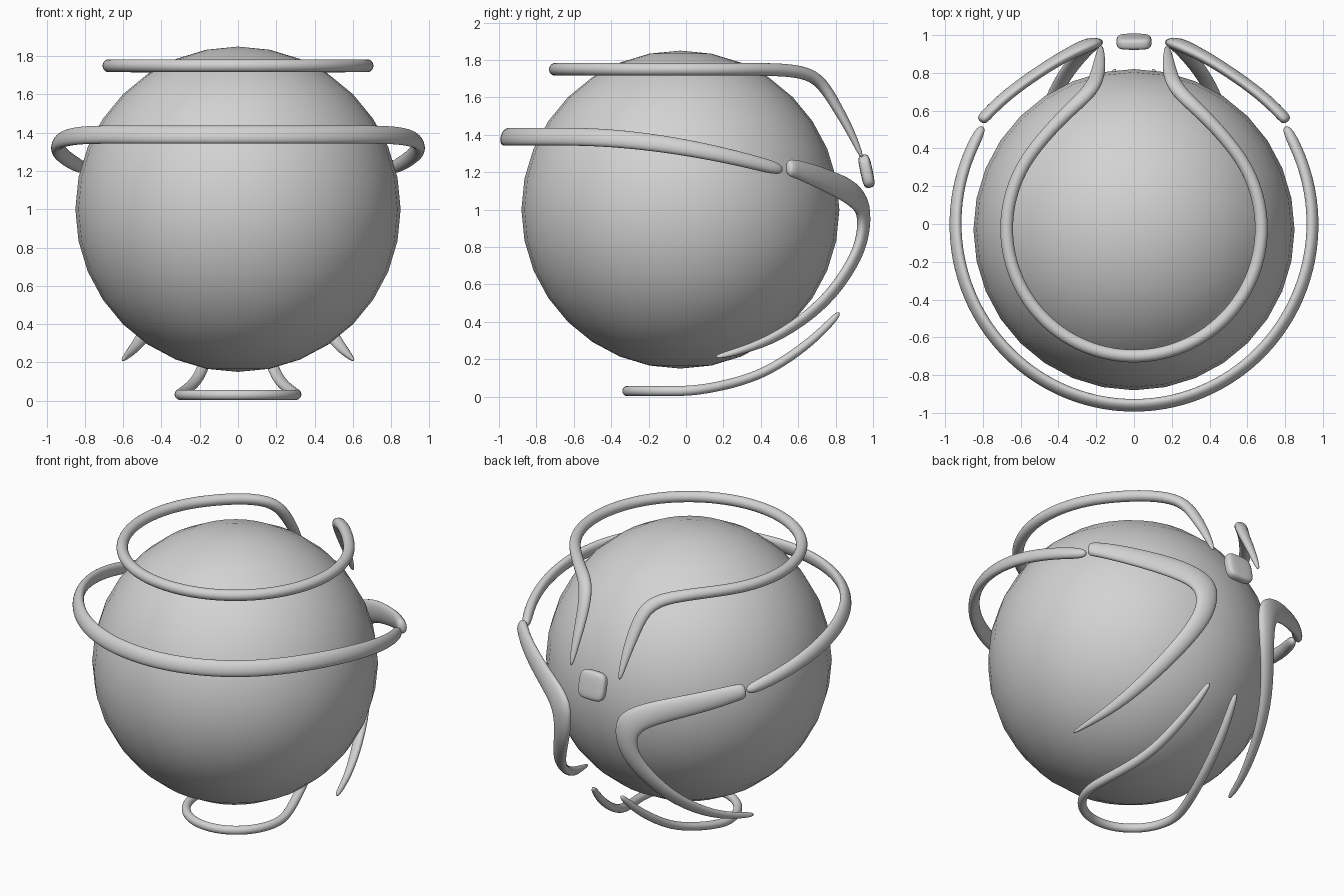
import bpy, bmesh
from math import sin, cos, radians, pi
from mathutils import Vector, Matrix

cube = bpy.data.objects.get("Cube")
if cube:
    bpy.data.objects.remove(cube, do_unlink=True)

CENTRE = Vector((0, -0.03, 1.0))
SIDES = 8

grey = bpy.data.materials.new("light_grey")
grey.use_nodes = True
grey.diffuse_color = (0.65, 0.65, 0.65, 1)
grey.node_tree.nodes["Principled BSDF"].inputs["Base Color"].default_value = (0.65, 0.65, 0.65, 1)


def add_object(name, bm, subdivide=0):
    bmesh.ops.recalc_face_normals(bm, faces=bm.faces)
    for face in bm.faces:
        face.smooth = True
    mesh = bpy.data.meshes.new(name)
    bm.to_mesh(mesh)
    bm.free()
    mesh.materials.append(grey)
    obj = bpy.data.objects.new(name, mesh)
    bpy.context.collection.objects.link(obj)
    if subdivide:
        mod = obj.modifiers.new("smooth", 'SUBSURF')
        mod.levels = mod.render_levels = subdivide
    return obj


def sweep(name, path):
    """Tube through (x, y, z, width, depth) points, its flat side facing the ball."""
    pts = [Vector(p[:3]) for p in path]
    bm = bmesh.new()
    rings = []
    for i, p in enumerate(pts):
        before = (p - pts[i - 1]).normalized() if i else (pts[1] - p).normalized()
        after = (pts[i + 1] - p).normalized() if i < len(pts) - 1 else before
        tangent = (before + after).normalized()
        mitre = min(1.4, 1 / max(0.1, tangent.dot(before)))
        out = p - CENTRE
        out = (out - tangent * out.dot(tangent)).normalized()
        side = tangent.cross(out) * path[i][3] * mitre * 1.1
        out = out * path[i][4] * 1.1
        angles = [2 * pi * k / SIDES for k in range(SIDES)]
        rings.append([bm.verts.new(p + side * cos(a) + out * sin(a)) for a in angles])
    for a, b in zip(rings, rings[1:]):
        for k in range(SIDES):
            n = (k + 1) % SIDES
            bm.faces.new((a[k], a[n], b[n], b[k]))
    bm.faces.new(rings[0])
    bm.faces.new(rings[-1])
    return add_object(name, bm, 2)


def mirrored(path):
    return [(-p[0], *p[1:]) for p in path]


def symmetric(half):
    """Complete a path whose first point lies on the middle plane."""
    return mirrored(half[:0:-1]) + half


def arc(rx, ry, y, start, end, steps):
    for i in range(steps + 1):
        a = radians(start + (end - start) * i / steps)
        yield rx * cos(a), y + ry * sin(a)


# Ball
bm = bmesh.new()
bmesh.ops.create_uvsphere(bm, u_segments=32, v_segments=16, radius=0.85,
                          matrix=Matrix.Translation(CENTRE))
add_object("ball", bm)

# Upper ring with two tapered tails at the back
upper = [(x, y, 1.75, 0.034, 0.034) for x, y in arc(0.68, 0.68, -0.025, -90, 40, 10)]
upper += [(0.37, 0.58, 1.745, 0.036, 0.034),
          (0.22, 0.71, 1.71, 0.04, 0.034),
          (0.19, 0.80, 1.56, 0.04, 0.028),
          (0.18, 0.88, 1.42, 0.028, 0.022),
          (0.175, 0.945, 1.27, 0.012, 0.012)]
sweep("upper_ring", symmetric(upper))

# Middle band, dipping towards the back
middle = []
for x, y in arc(0.95, 0.965, 0, -90, 33, 12):
    drop = max(0, (y + 0.6) / 1.12) ** 1.8
    middle.append((x, y, 1.39 - 0.18 * drop, 0.05 - 0.015 * drop, 0.03))
sweep("middle_band", symmetric(middle))

# Bent arms on the back
hook = [(0.815, 0.54, 1.225, 0.045, 0.03),
        (0.78, 0.58, 1.22, 0.05, 0.03),
        (0.68, 0.68, 1.185, 0.06, 0.03),
        (0.5, 0.81, 1.13, 0.068, 0.03),
        (0.35, 0.90, 1.08, 0.075, 0.032),
        (0.23, 0.955, 1.01, 0.08, 0.035),
        (0.23, 0.95, 0.86, 0.062, 0.032),
        (0.28, 0.90, 0.72, 0.052, 0.03),
        (0.4, 0.75, 0.5, 0.045, 0.028),
        (0.5, 0.5, 0.32, 0.035, 0.025),
        (0.57, 0.3, 0.245, 0.022, 0.02),
        (0.605, 0.15, 0.21, 0.008, 0.016)]
sweep("left_back_arm", hook)
sweep("right_back_arm", mirrored(hook))

# Loop underneath, rising into two tails
loop = [(x, y, 0.03, 0.026, 0.027) for x, y in arc(0.31, 0.32, 0, -90, 0, 5)]
loop += [(0.295, 0.1, 0.04, 0.028, 0.026),
         (0.25, 0.25, 0.07, 0.03, 0.026),
         (0.2, 0.42, 0.125, 0.03, 0.025),
         (0.16, 0.6, 0.24, 0.03, 0.025),
         (0.125, 0.73, 0.35, 0.025, 0.022),
         (0.1, 0.825, 0.455, 0.015, 0.018)]
sweep("lower_loop", symmetric(loop))

# Small button at the back
bm = bmesh.new()
bmesh.ops.create_cube(bm, size=2)
bmesh.ops.subdivide_edges(bm, edges=bm.edges, cuts=1, use_grid_fill=True)
bmesh.ops.transform(bm, verts=bm.verts, matrix=Matrix.Translation((0, 0.965, 1.205))
                    @ Matrix.Rotation(radians(12), 4, 'X')
                    @ Matrix.Diagonal((0.093, 0.033, 0.09, 1)))
add_object("back_button", bm, 2)
